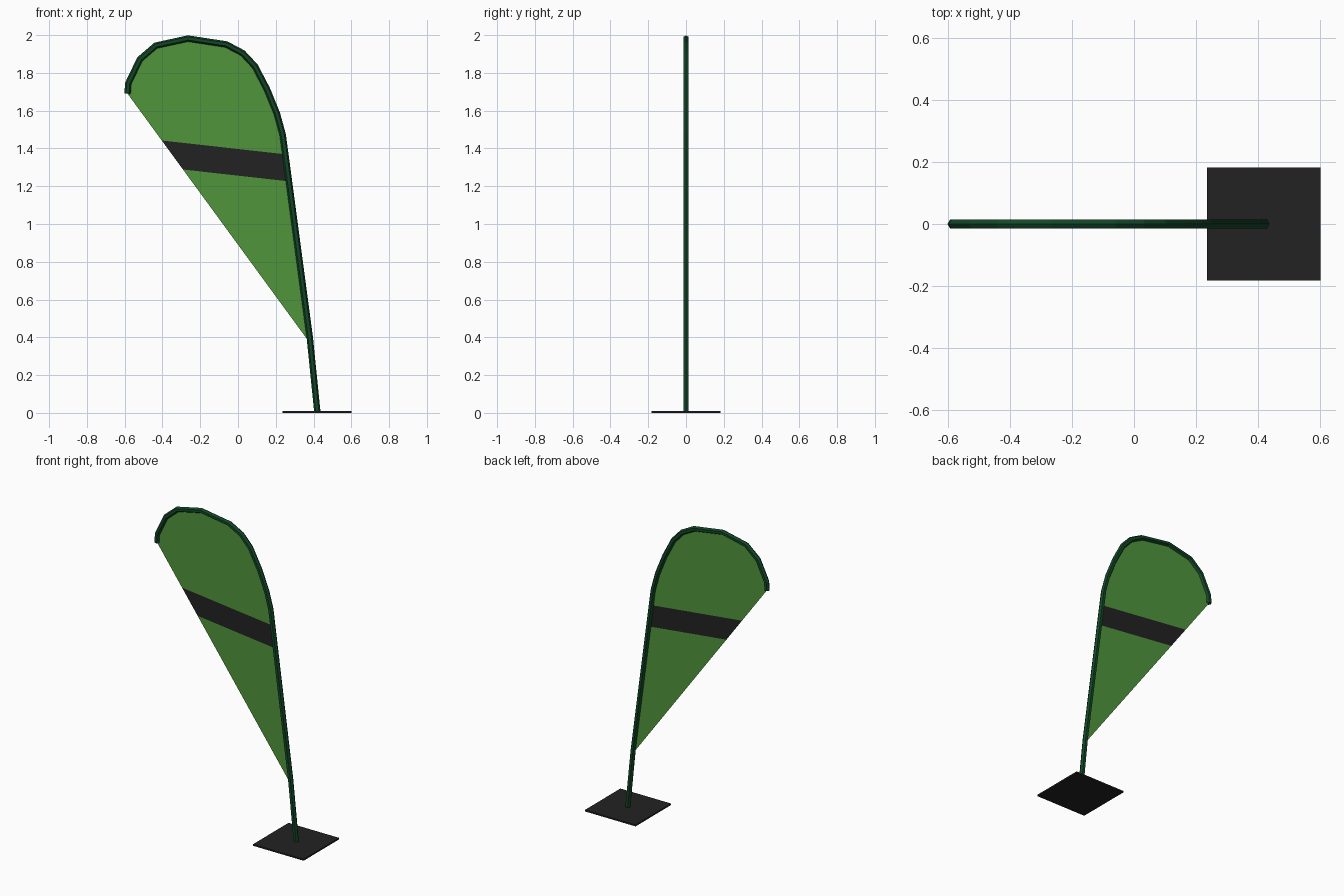
import bpy, bmesh, math
from mathutils import Vector

if "Cube" in bpy.data.objects:
    bpy.data.objects.remove(bpy.data.objects["Cube"])


def material(name, rgb):
    m = bpy.data.materials.new(name)
    m.diffuse_color = (*rgb, 1)
    m.use_nodes = True
    m.node_tree.nodes["Principled BSDF"].inputs["Base Color"].default_value = m.diffuse_color
    return m


def finish(bm, name, *mats):
    mesh = bpy.data.meshes.new(name)
    bm.to_mesh(mesh)
    bm.free()
    for m in mats:
        mesh.materials.append(m)
    ob = bpy.data.objects.new(name, mesh)
    bpy.context.collection.objects.link(ob)
    return ob


green = material("leaf green", (0.08, 0.30, 0.045))
dark_green = material("dark green", (0.006, 0.062, 0.02))
black = material("soft black", (0.016, 0.016, 0.016))

# Pole centre line (x, z), foot to drooping tip
path = [(0.42, 0.005), (0.38, 0.4), (0.237, 1.472), (0.206, 1.585),
        (0.153, 1.715), (0.09, 1.835), (0.025, 1.905), (-0.062, 1.951),
        (-0.265, 1.982), (-0.435, 1.945), (-0.52, 1.872),
        (-0.581, 1.745), (-0.585, 1.69)]
pts = [Vector((x, 0, z)) for x, z in path]

# Pole: six-sided tube swept along the path
bm = bmesh.new()
R, N = 0.0168, 6
rings = []
for i, p in enumerate(pts):
    a = (p - pts[i - 1]).normalized() if i else None
    b = (pts[i + 1] - p).normalized() if i < len(pts) - 1 else None
    t = ((a or b) + (b or a)).normalized()
    side = Vector((t.z, 0, -t.x))
    rings.append([bm.verts.new(p + R * (math.cos(k * math.tau / N) * side
                                        + math.sin(k * math.tau / N) * Vector((0, 1, 0))))
                  for k in range(N)])
for r0, r1 in zip(rings, rings[1:]):
    for k in range(N):
        j = (k + 1) % N
        bm.faces.new((r0[k], r0[j], r1[j], r1[k]))
bm.faces.new(rings[0])
bm.faces.new(rings[-1])
bmesh.ops.recalc_face_normals(bm, faces=bm.faces)
finish(bm, "pole", dark_green)

# Flag: flat sheet inside the pole curve, cut along the slanted stripe edges
bm = bmesh.new()
outline = [Vector((0.366, 0, 0.39))] + pts[1:]
bm.faces.new([bm.verts.new(p) for p in outline])
slope, low, high = -0.112, 1.256, 1.397
for h in (low, high):
    bmesh.ops.bisect_plane(bm, geom=bm.verts[:] + bm.edges[:] + bm.faces[:],
                           plane_co=(0, 0, h), plane_no=(-slope, 0, 1))
for f in bm.faces:
    c = f.calc_center_median()
    f.material_index = int(low < c.z - slope * c.x < high)
    if f.normal.y > 0:
        f.normal_flip()
finish(bm, "flag", green, black)

# Base plate
bm = bmesh.new()
bmesh.ops.create_cube(bm, size=1)
bmesh.ops.scale(bm, vec=(0.365, 0.365, 0.01), verts=bm.verts)
bmesh.ops.translate(bm, vec=(0.4185, 0, 0.005), verts=bm.verts)
finish(bm, "base_plate", black)
